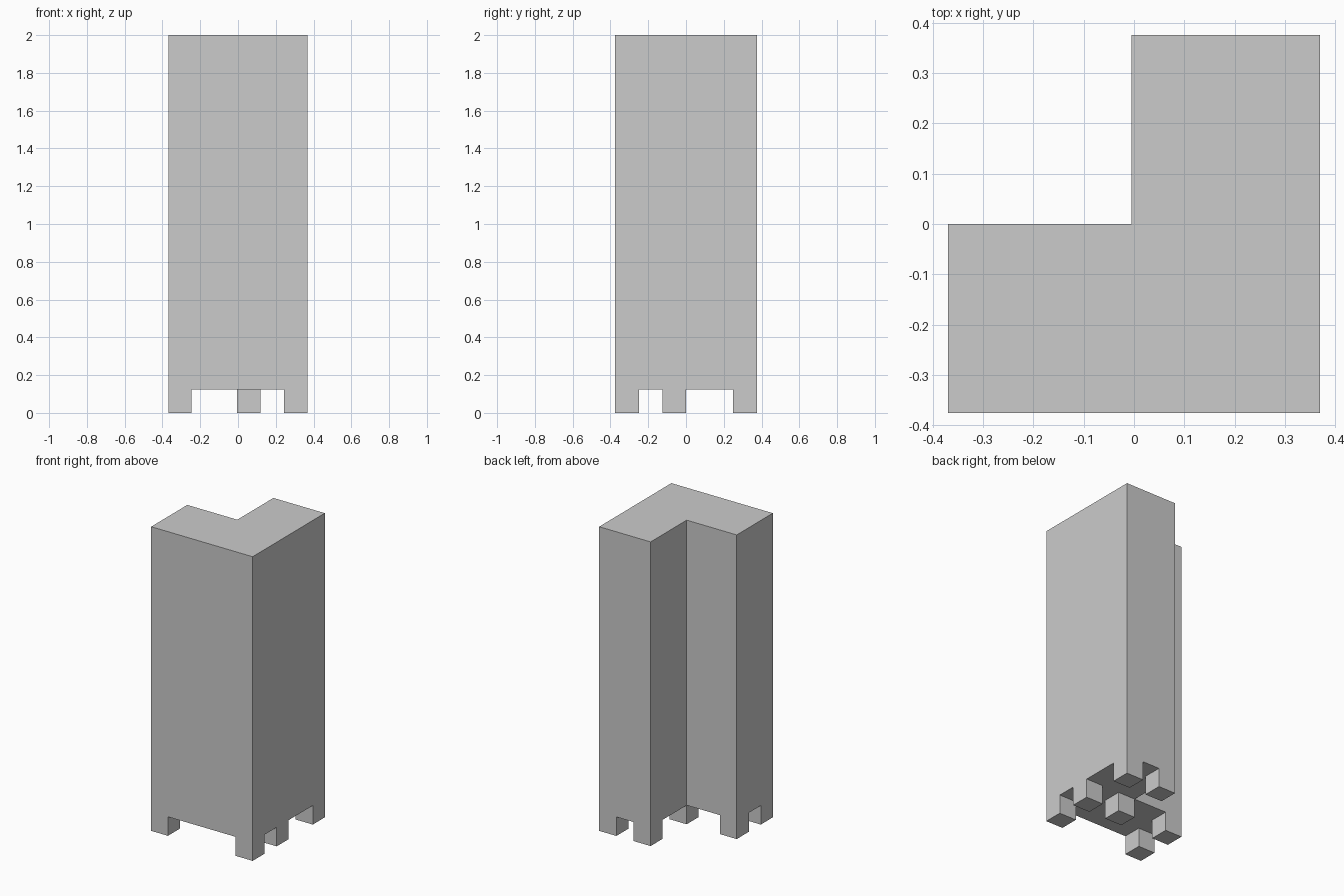
import bpy, bmesh

if "Cube" in bpy.data.objects:
    bpy.data.objects.remove(bpy.data.objects["Cube"])

X0, X1, Y = 0.369, 0.369, 0.375   # half extents
NOTCH_X, NOTCH_Y = -0.005, 0.0    # inner corner of the L
LEG_H, TOP = 0.125, 2.0


def prism(name, outline, z0, z1):
    """Closed prism from a counter-clockwise XY outline."""
    bm = bmesh.new()
    base = bm.faces.new([bm.verts.new((x, y, z0)) for x, y in outline])
    ext = bmesh.ops.extrude_face_region(bm, geom=[base], use_keep_orig=True)
    verts = [g for g in ext["geom"] if isinstance(g, bmesh.types.BMVert)]
    bmesh.ops.translate(bm, verts=verts, vec=(0, 0, z1 - z0))
    bmesh.ops.recalc_face_normals(bm, faces=bm.faces)
    mesh = bpy.data.meshes.new(name)
    bm.to_mesh(mesh)
    bm.free()
    obj = bpy.data.objects.new(name, mesh)
    bpy.context.collection.objects.link(obj)
    return obj


# Tall L-shaped corner body
prism("corner_body", [(-X0, -Y), (X1, -Y), (X1, Y), (NOTCH_X, Y),
                      (NOTCH_X, NOTCH_Y), (-X0, NOTCH_Y)], LEG_H, TOP)

# Square legs, flush with the corners of the L
left, mid, right = (-X0, -0.247), (NOTCH_X, 0.12), (0.244, X1)
front, centre, back = (-Y, -0.25), (-0.125, 0.0), (0.25, Y)
legs = {
    "front_left_leg": (left, front), "front_right_leg": (right, front),
    "middle_left_leg": (left, centre), "inner_corner_leg": (mid, centre),
    "middle_right_leg": (right, centre),
    "back_inner_leg": (mid, back), "back_right_leg": (right, back),
}
for name, ((xa, xb), (ya, yb)) in legs.items():
    prism(name, [(xa, ya), (xb, ya), (xb, yb), (xa, yb)], 0.0, LEG_H)
